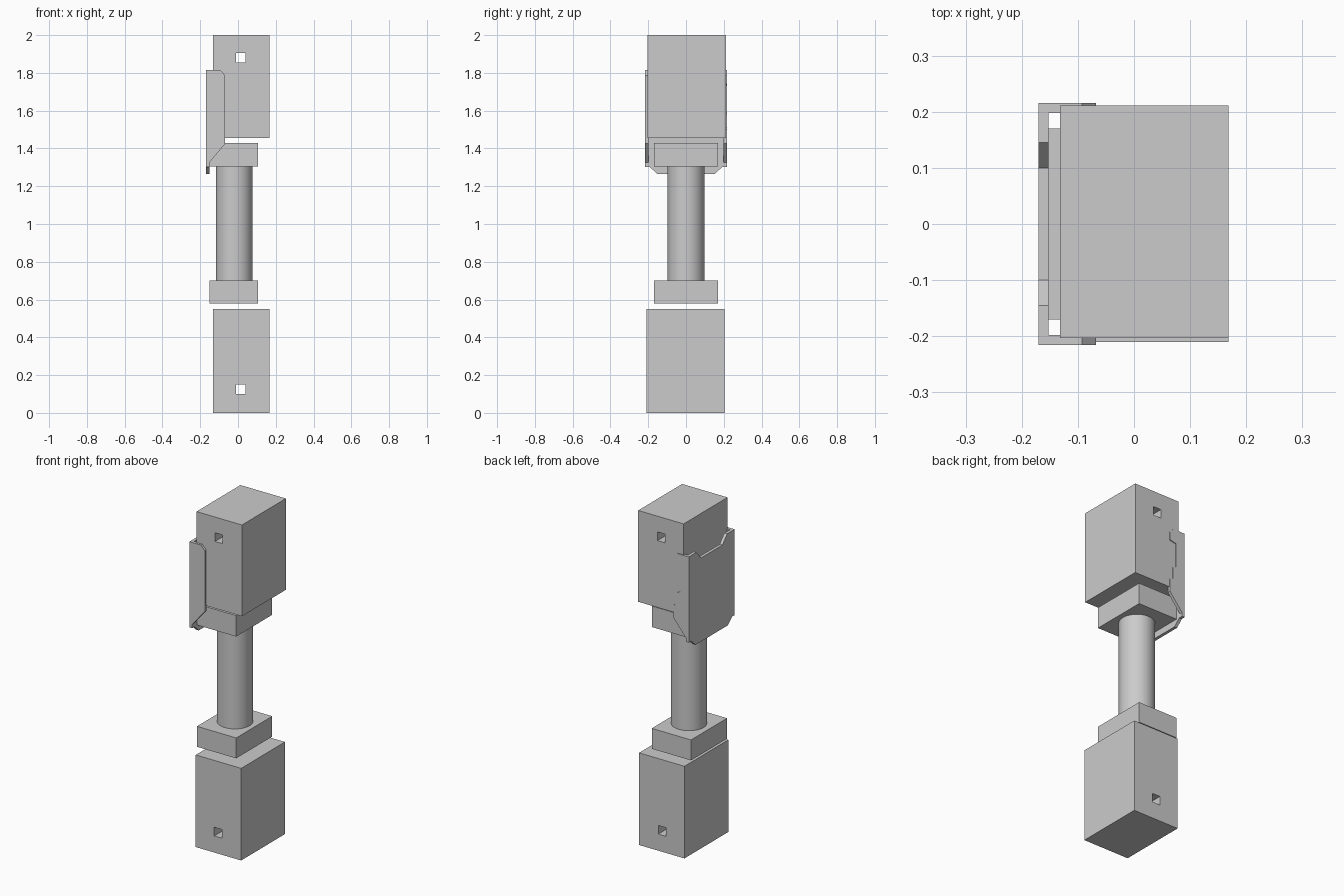
import bpy, bmesh
from mathutils import Vector

if "Cube" in bpy.data.objects:
    bpy.data.objects.remove(bpy.data.objects["Cube"])


def add_object(name, bm):
    bmesh.ops.recalc_face_normals(bm, faces=bm.faces)
    mesh = bpy.data.meshes.new(name)
    bm.to_mesh(mesh)
    bm.free()
    obj = bpy.data.objects.new(name, mesh)
    bpy.context.collection.objects.link(obj)
    return obj


def box(name, lo, hi):
    lo, hi = Vector(lo), Vector(hi)
    bm = bmesh.new()
    bmesh.ops.create_cube(bm, size=1)
    bmesh.ops.scale(bm, vec=hi - lo, verts=bm.verts)
    bmesh.ops.translate(bm, vec=(lo + hi) / 2, verts=bm.verts)
    return add_object(name, bm)


def extrude(name, points, offset):
    bm = bmesh.new()
    face = bm.faces.new([bm.verts.new(p) for p in points])
    out = bmesh.ops.extrude_face_region(bm, geom=[face])
    moved = [v for v in out["geom"] if isinstance(v, bmesh.types.BMVert)]
    bmesh.ops.translate(bm, vec=offset, verts=moved)
    return add_object(name, bm)


def block_with_hole(name, lo, hi, hole_z):
    block = box(name, lo, hi)
    cutter = box(name + "_hole_cutter", (-0.01, -0.4, hole_z - 0.026),
                 (0.041, 0.4, hole_z + 0.026))
    cutter.hide_render = True
    cutter.hide_viewport = True
    cutter.display_type = 'WIRE'
    mod = block.modifiers.new("hole", 'BOOLEAN')
    mod.operation = 'DIFFERENCE'
    mod.solver = 'EXACT'
    mod.object = cutter
    # bake the cut, then drop the helper
    graph = bpy.context.evaluated_depsgraph_get()
    cut = bpy.data.meshes.new_from_object(block.evaluated_get(graph))
    block.modifiers.clear()
    block.data = cut
    bpy.data.objects.remove(cutter)


# End blocks with square through-holes
block_with_hole("upper_block", (-0.132, -0.203, 1.455), (0.168, 0.211, 2.0), 1.88)
block_with_hole("lower_block", (-0.132, -0.21, 0.0), (0.168, 0.203, 0.55), 0.125)

# Collars at both ends of the shaft
for name, z0, z1 in (("upper_collar", 1.305, 1.43), ("lower_collar", 0.578, 0.70)):
    box(name, (-0.152, -0.17, z0), (0.107, 0.17, z1))

# Round shaft
bpy.ops.mesh.primitive_cylinder_add(vertices=48, radius=0.097, depth=0.606,
                                    location=(-0.02, 0, 1.002))
shaft = bpy.context.object
shaft.name = "shaft"
bpy.ops.object.shade_smooth_by_angle()

# Bracket back plate: dipped top edge and a lip at the bottom
half = [(0.10, 1.765), (0.145, 1.815), (0.216, 1.815), (0.216, 1.303),
        (0.193, 1.303), (0.153, 1.266)]
outline = half + [(-y, z) for y, z in reversed(half)]
extrude("bracket_plate", [(-0.17, y, z) for y, z in outline], (0.018, 0, 0))

# Bracket side flanges: plain edge at the front, stepped edge at the back
top = [(-0.152, 1.815), (-0.093, 1.815), (-0.068, 1.787)]
steps = [(-0.068, 1.742), (-0.11, 1.732), (-0.11, 1.59), (-0.09, 1.58),
         (-0.09, 1.51), (-0.068, 1.50)]
bottom = [(-0.068, 1.425), (-0.152, 1.325)]
for name, y, middle in (("bracket_front_flange", -0.216, []),
                        ("bracket_back_flange", 0.198, steps)):
    extrude(name, [(x, y, z) for x, z in top + middle + bottom], (0, 0.018, 0))
